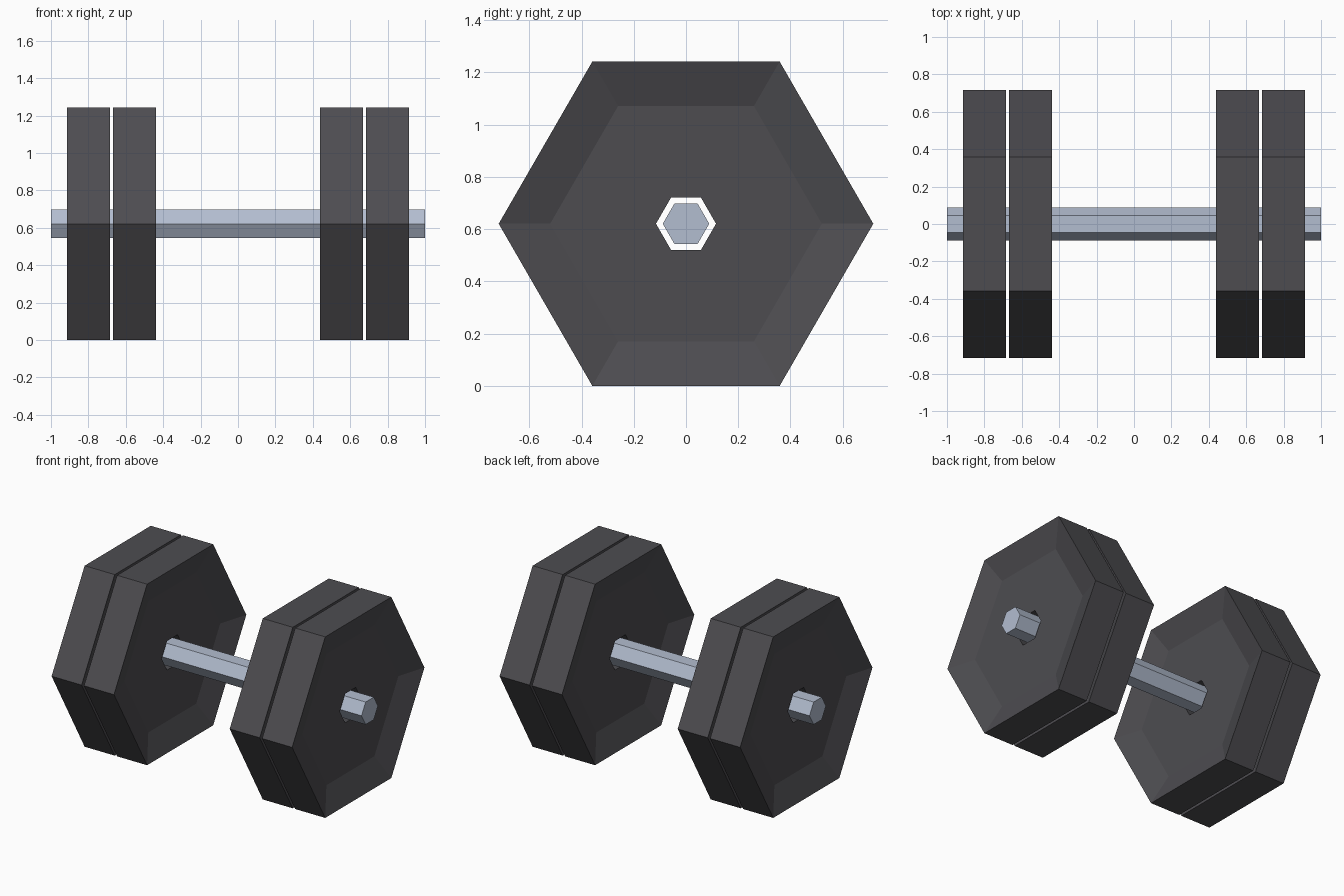
import bpy, bmesh, math

if "Cube" in bpy.data.objects:
    bpy.data.objects.remove(bpy.data.objects["Cube"])

CENTER_Z = 0.621


def material(name, color):
    m = bpy.data.materials.new(name)
    m.diffuse_color = (*color, 1.0)
    m.use_nodes = True
    m.node_tree.nodes["Principled BSDF"].inputs["Base Color"].default_value = m.diffuse_color
    return m


iron = material("dark iron", (0.075, 0.073, 0.081))
steel = material("pale steel", (0.45, 0.51, 0.63))


def hex_ring(bm, x, radius):
    # six points around the x axis, with flats at top and bottom
    return [bm.verts.new((x, radius * math.cos(i * math.pi / 3),
                          radius * math.sin(i * math.pi / 3))) for i in range(6)]


def hex_object(name, profile, x, mat, closed):
    bm = bmesh.new()
    rings = [hex_ring(bm, px, r) for px, r in profile]
    pairs = list(zip(rings, rings[1:]))
    if closed:
        pairs.append((rings[-1], rings[0]))
    else:
        bm.faces.new(rings[0])
        bm.faces.new(rings[-1])
    for a, b in pairs:
        for i in range(6):
            j = (i + 1) % 6
            bm.faces.new((a[i], a[j], b[j], b[i]))
    bmesh.ops.recalc_face_normals(bm, faces=bm.faces)
    mesh = bpy.data.meshes.new(name)
    bm.to_mesh(mesh)
    bm.free()
    mesh.materials.append(mat)
    ob = bpy.data.objects.new(name, mesh)
    ob.location = (x, 0, CENTER_Z)
    bpy.context.collection.objects.link(ob)
    return ob


# weight plates: dished on both sides, with a hexagonal through hole
HALF, DISH = 0.114, 0.06
R_OUT, R_DISH, R_HOLE = 0.717, 0.52, 0.115
floor = HALF - DISH
plate = [(HALF, R_OUT), (floor, R_DISH), (floor, R_HOLE),
         (-floor, R_HOLE), (-floor, R_DISH), (-HALF, R_OUT)]
for side, s in (("left", -1), ("right", 1)):
    for place, x in (("inner", 0.553), ("outer", 0.799)):
        hex_object(f"{side}_{place}_plate", plate, s * x, iron, True)

# handle bar
hex_object("handle_bar", [(-1, 0.089), (1, 0.089)], 0, steel, False)
